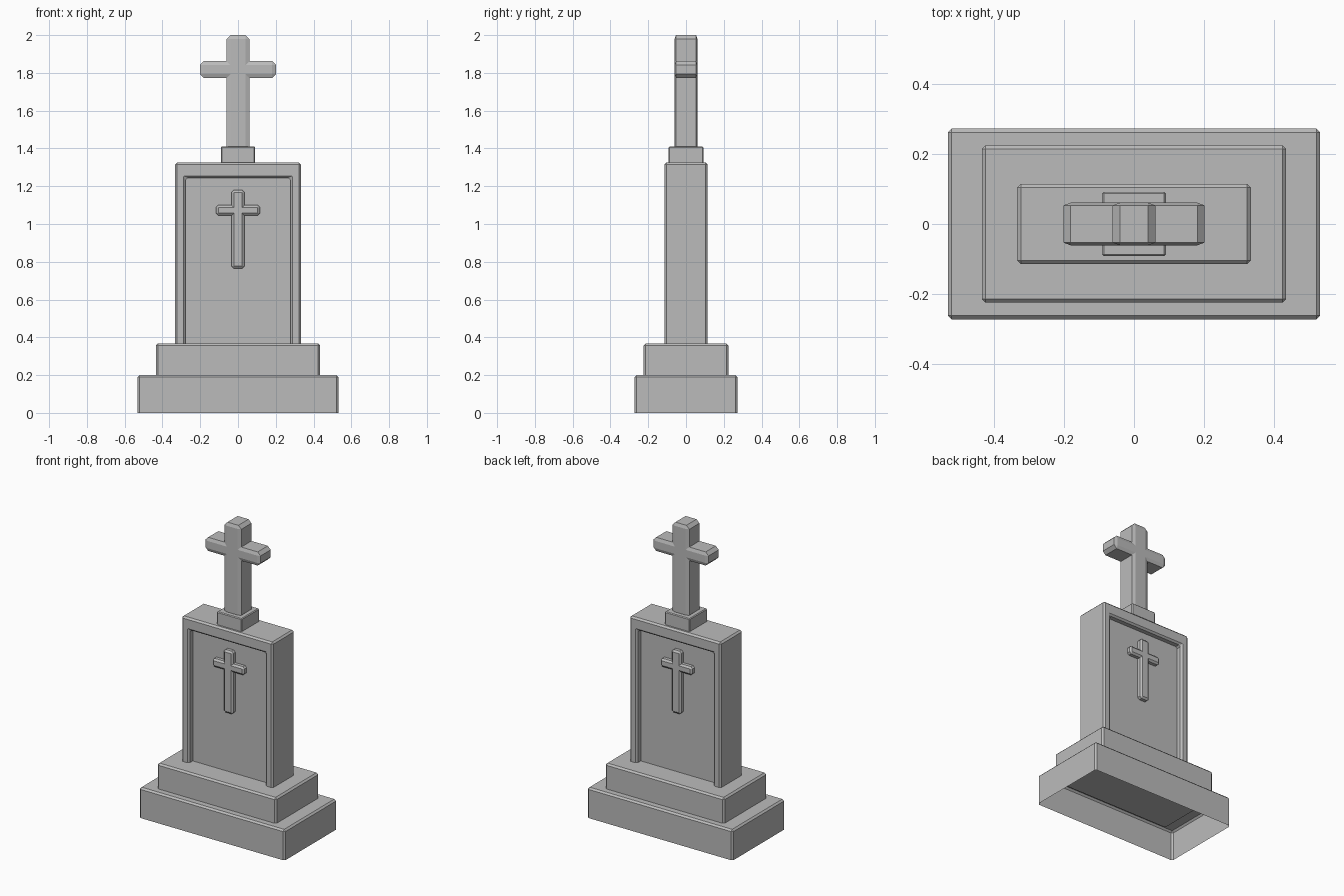
import bpy
import bmesh

cube = bpy.data.objects.get("Cube")
if cube:
    bpy.data.objects.remove(cube, do_unlink=True)

# Single stone colour
stone = bpy.data.materials.new("grey_stone")
stone.use_nodes = True
STONE = (0.5, 0.5, 0.5, 1)
stone.diffuse_color = STONE
stone.node_tree.nodes["Principled BSDF"].inputs["Base Color"].default_value = STONE


def prism(name, outline, y0, y1, bevel, keep=lambda e: True, y_chamfer=None, open_bottom=False):
    """Extrude an x-z outline from y0 to y1 and chamfer the chosen edges."""
    stretch = bevel / y_chamfer if y_chamfer else 1
    bm = bmesh.new()
    face = bm.faces.new([bm.verts.new((x, y0 * stretch, z)) for x, z in outline])
    ext = bmesh.ops.extrude_face_region(bm, geom=[face])["geom"]
    for v in ext:
        if isinstance(v, bmesh.types.BMVert):
            v.co.y = y1 * stretch
    bmesh.ops.recalc_face_normals(bm, faces=bm.faces[:])
    bm.normal_update()
    edges = [e for e in bm.edges if keep(e)]
    bmesh.ops.bevel(bm, geom=edges, offset=bevel, segments=1, profile=0.5,
                    affect='EDGES', clamp_overlap=True)
    for v in bm.verts:
        v.co.y /= stretch
    bm.normal_update()
    if open_bottom:
        floor = min(v.co.z for v in bm.verts)
        bottom = [f for f in bm.faces
                  if all(abs(v.co.z - floor) < 1e-4 for v in f.verts)]
        bmesh.ops.delete(bm, geom=bottom, context='FACES_ONLY')
    mesh = bpy.data.meshes.new(name)
    bm.to_mesh(mesh)
    bm.free()
    mesh.materials.append(stone)
    obj = bpy.data.objects.new(name, mesh)
    bpy.context.collection.objects.link(obj)
    return obj


def block(name, hx, hy, z0, z1, bevel, open_bottom=False):
    """Chamfered box whose bottom rim stays sharp."""
    return prism(name, [(-hx, z0), (hx, z0), (hx, z1), (-hx, z1)], -hy, hy, bevel,
                 keep=lambda e: max(v.co.z for v in e.verts) > z0 + 1e-4,
                 open_bottom=open_bottom)


def cross(name, stem, arm, z0, arm_z0, arm_z1, z1, y0, y1, bevel, y_chamfer):
    """Cross with chamfered outer edges and sharp inner corners."""
    half = [(stem, z0), (stem, arm_z0), (arm, arm_z0),
            (arm, arm_z1), (stem, arm_z1), (stem, z1)]
    outline = half + [(-x, z) for x, z in reversed(half)]
    return prism(name, outline, y0, y1, bevel,
                 keep=lambda e: e.is_convex, y_chamfer=y_chamfer)


# Stepped base, hollow underneath
block("base_step", 0.532, 0.273, 0, 0.2, 0.011, open_bottom=True)
block("upper_step", 0.435, 0.225, 0.175, 0.367, 0.011)

# Tablet: an arch-shaped frame around a thinner panel, open on both sides
half_frame = [(0.278, 0.36), (0.334, 0.36), (0.334, 1.325)]
inner = [(-0.278, 0.36), (-0.278, 1.243), (0.278, 1.243)]
frame = half_frame + [(-x, z) for x, z in reversed(half_frame)][:2] + inner
prism("tablet_frame", frame, -0.115, 0.115, 0.011,
      keep=lambda e: max(v.co.z for v in e.verts) > 0.37)
block("tablet_panel", 0.3, 0.075, 0.36, 1.26, 0.005)

# Relief crosses on the front and back panels
for side, sign in (("front", -1), ("back", 1)):
    ys = sorted((sign * 0.06, sign * 0.107))
    cross(side + "_relief_cross", 0.034, 0.116, 0.765, 1.045, 1.1, 1.18,
          ys[0], ys[1], 0.012, 0.01)

# Cross on a small plinth at the top
block("cross_plinth", 0.091, 0.092, 1.315, 1.41, 0.005)
cross("top_cross", 0.061, 0.202, 1.39, 1.772, 1.862, 2.0,
      -0.061, 0.061, 0.021, 0.008)
